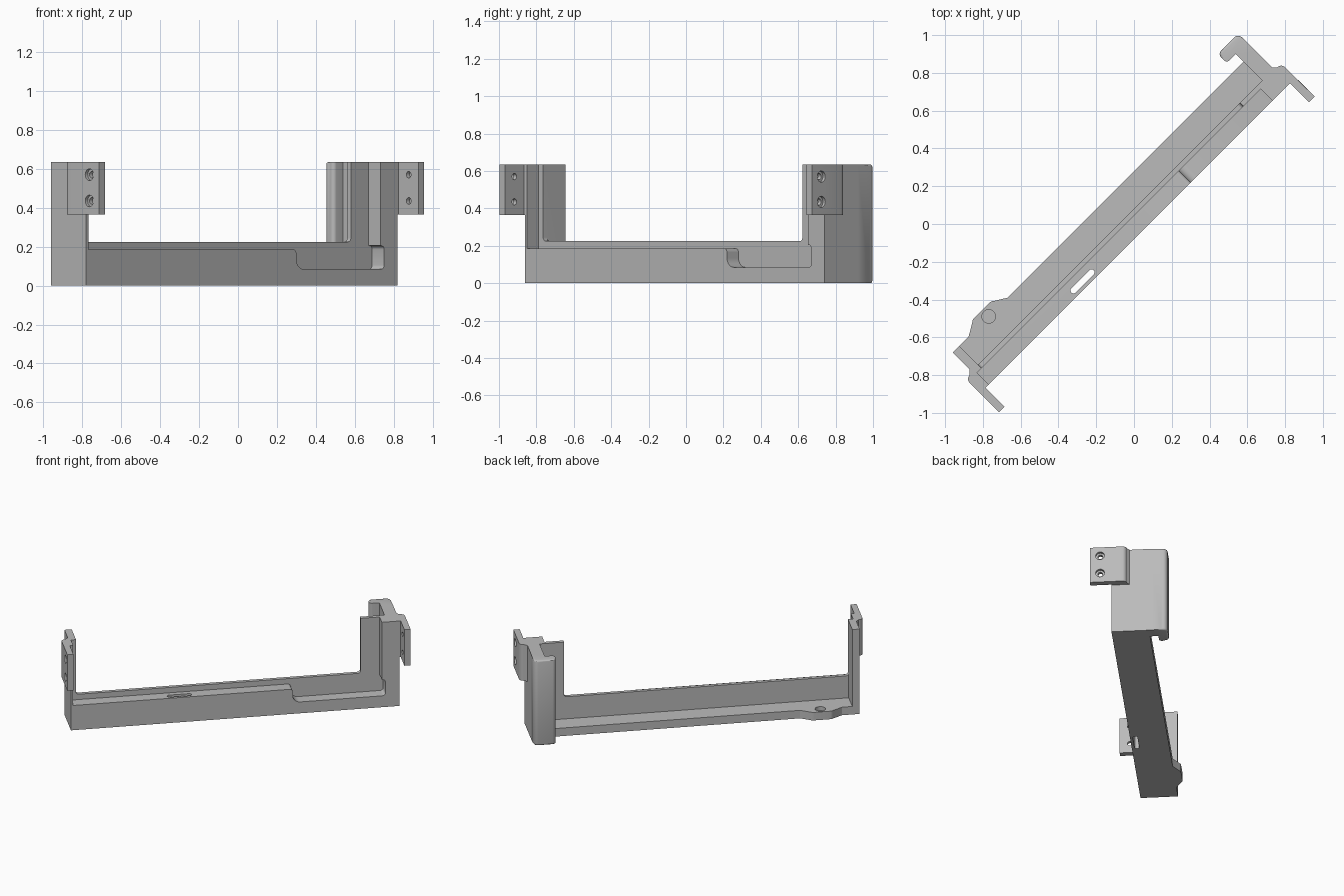
import bpy, bmesh, math
from mathutils import Matrix

if "Cube" in bpy.data.objects:
    bpy.data.objects.remove(bpy.data.objects["Cube"])

# Local frame: u runs along the bar, v across it; the whole is turned 45 degrees at the end
TURN = Matrix.Rotation(math.radians(45), 4, 'Z')
grey = bpy.data.materials.new("mid_grey")
grey.diffuse_color = (0.5, 0.5, 0.5, 1)
grey.use_nodes = True
grey.node_tree.nodes["Principled BSDF"].inputs["Base Color"].default_value = grey.diffuse_color


def arc(cx, cy, r, a0, a1, n=6):
    return [(cx + r * math.cos(math.radians(a0 + (a1 - a0) * i / n)),
             cy + r * math.sin(math.radians(a0 + (a1 - a0) * i / n))) for i in range(n + 1)]


def prism(name, pts, a, b, place):
    """Extrude a 2D outline from a to b; place maps (p, q, depth) to (u, v, z)."""
    bm = bmesh.new()
    lo = [bm.verts.new(place(p, q, a)) for p, q in pts]
    hi = [bm.verts.new(place(p, q, b)) for p, q in pts]
    bm.faces.new(lo)
    bm.faces.new(hi)
    n = len(pts)
    for i in range(n):
        j = (i + 1) % n
        bm.faces.new((lo[i], lo[j], hi[j], hi[i]))
    bmesh.ops.recalc_face_normals(bm, faces=bm.faces)
    me = bpy.data.meshes.new(name)
    bm.to_mesh(me)
    bm.free()
    me.materials.append(grey)
    ob = bpy.data.objects.new(name, me)
    bpy.context.collection.objects.link(ob)
    return ob


def side(name, pts, v0, v1):
    return prism(name, pts, v0, v1, lambda p, q, d: (p, d, q))


def plan(name, pts, z0, z1):
    return prism(name, pts, z0, z1, lambda p, q, d: (p, q, d))


def combine(ob, other, op):
    m = ob.modifiers.new(op, 'BOOLEAN')
    m.operation, m.solver, m.object = op, 'EXACT', other
    bpy.context.view_layer.objects.active = ob
    bpy.ops.object.modifier_apply(modifier=m.name)
    bpy.data.objects.remove(other, do_unlink=True)


TOP, L, R = 0.635, -1.16, 1.103

# Front ledge with the stepped pocket and the two end posts
frame = side("frame", [(L, 0), (R, 0), (R, TOP), (.98, TOP), (.98, .205)]
             + arc(.985, .185, .02, 90, 0, 4) + arc(.985, .105, .02, 0, -90, 4)
             + arc(.417, .135, .05, 270, 180) + arc(.347, .165, .02, 0, 90)
             + [(-1.145, .185), (-1.145, TOP), (L, TOP)], -.057, .03)

# Middle rail that turns up at both ends
rail = side("rail", [(L, 0), (R, 0), (R, TOP), (.85, TOP)]
            + arc(.83, .245, .02, 0, -90) + arc(-1.09, .245, .02, 270, 180)
            + [(-1.11, TOP), (L, TOP)], .03, .057)

# Low back ledge between the end plates
back = side("back_ledge", [(L, 0), (R, 0), (R, TOP), (1.018, TOP), (1.018, .06),
                           (-1.11, .06), (-1.11, TOP), (L, TOP)], .057, .198)

# Screw boss widening the back ledge
boss = plan("boss", [(-1.04, .15), (-1.04, .198)] + arc(-.95, .217, .03, 135, 90, 3)
            + arc(-.84, .207, .04, 90, 45, 3) + [(-.75, .198), (-.75, .15)], 0, .06)

# Returned hook at the right back corner
hook = plan("hook", [(1.018, .19), (R, .19)] + arc(R - .03, .293, .03, 0, 90)
            + arc(.975, .298, .025, 90, 180) + arc(.97, .275, .02, 180, 270)
            + [(1.018, .255)], 0, TOP)
bm = bmesh.new()
bm.from_mesh(hook.data)
rim = [e for e in bm.edges if all(v.co.y > .29 for v in e.verts)
       and abs(e.verts[0].co.z - e.verts[1].co.z) < .01]
bmesh.ops.bevel(bm, geom=rim, offset=.012, segments=3, affect='EDGES', profile=.5)
bm.to_mesh(hook.data)
bm.free()

for part in (rail, back, boss, hook):
    combine(frame, part, 'UNION')

# Through slot in the front ledge and blind hole in the boss
combine(frame, plan("slot_cutter", arc(-.475, -.022, .016, 90, 270, 8)
                    + arc(-.34, -.022, .016, -90, 90, 8), -.1, .3), 'DIFFERENCE')
combine(frame, plan("hole_cutter", arc(-.89, .198, .036, 0, 345, 23), .03, .1), 'DIFFERENCE')


# Mounting tabs with two countersunk holes each
def tab(name, inner, outer, root, s):
    pts = [(inner, -.2), (outer, -.2)]
    corner = arc(0, 0, .03, 0, 90)
    pts += [(outer - s * .03 + s * x, .02 + y) for x, y in corner]
    pts += [(root, .07), (root, -.057), (inner, -.057)]
    ob = plan(name, pts, .365, TOP)
    for z in (.435, .57):
        for r, a, b in ((.017, inner - s * .05, outer + s * .05),
                        (.03, outer - s * .018, outer + s * .05)):
            ring = arc(-.13, z, r, 0, 345, 23)
            combine(ob, prism("cutter", ring, a, b, lambda p, q, d: (d, p, q)), 'DIFFERENCE')
    return ob


left_tab = tab("left_tab", -1.168, -1.21, -1.16, -1)
right_tab = tab("right_tab", 1.11, 1.153, 1.10, 1)

for ob in (frame, left_tab, right_tab):
    ob.data.transform(TURN)
    bpy.ops.object.select_all(action='DESELECT')
    ob.select_set(True)
    bpy.context.view_layer.objects.active = ob
    bpy.ops.object.shade_smooth_by_angle(angle=math.radians(30))
